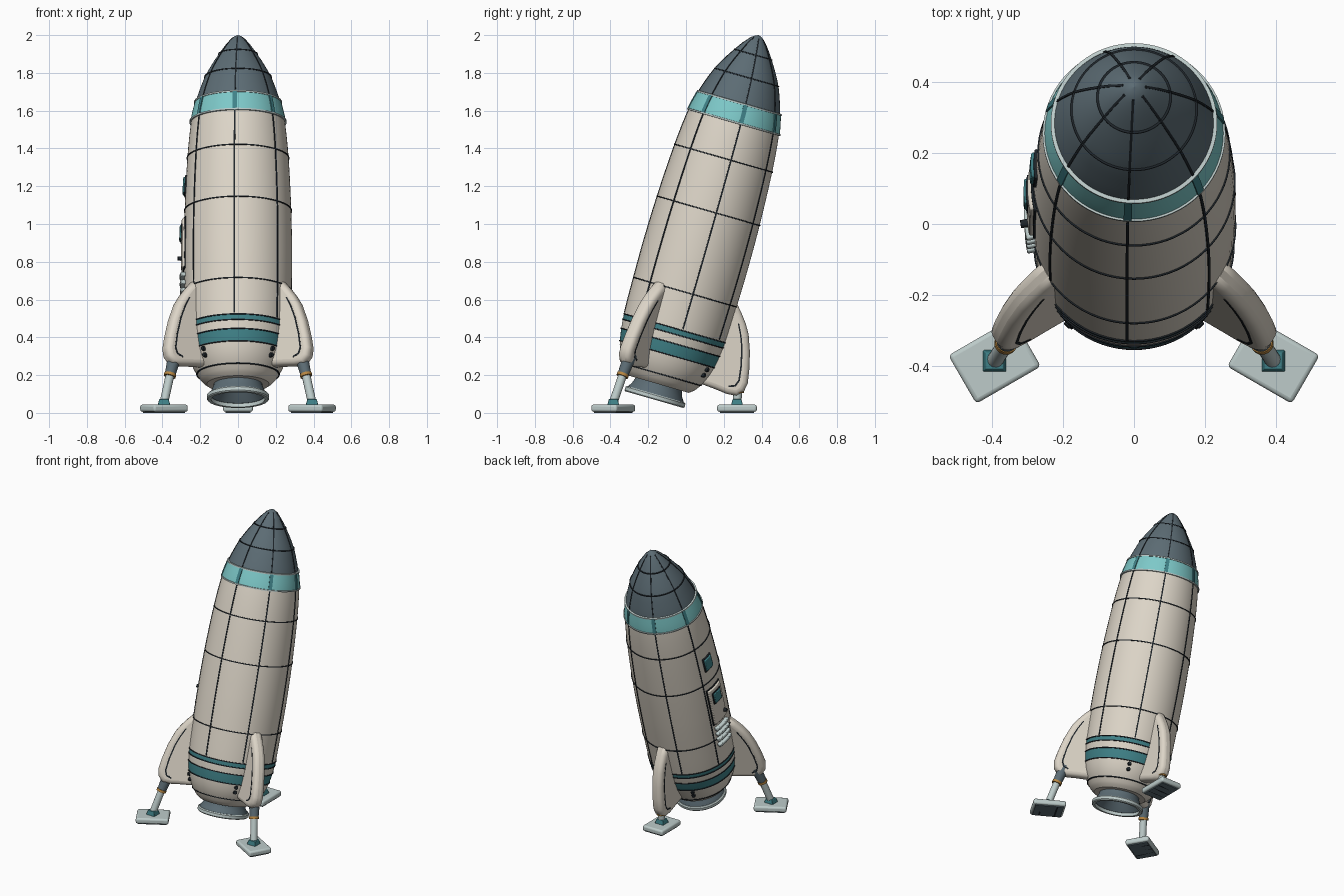
import bpy, bmesh, math
from mathutils import Matrix, Vector

if "Cube" in bpy.data.objects:
    bpy.data.objects.remove(bpy.data.objects["Cube"])

def material(name, rgb):
    m = bpy.data.materials.new(name)
    m.diffuse_color = (*rgb, 1)
    m.use_nodes = True
    m.node_tree.nodes["Principled BSDF"].inputs["Base Color"].default_value = m.diffuse_color
    return m

CREAM = material("cream", (.72, .665, .575))
SLATE = material("slate", (.107, .15, .175))
AQUA = material("light teal", (.205, .58, .58))
TEAL = material("teal", (.05, .22, .245))
DARK = material("dark line", (.013, .018, .023))
SILVER = material("silver", (.51, .60, .59))
BRONZE = material("bronze", (.485, .242, .053))

# The whole hull leans back by 16 degrees
LEAN = Matrix.Translation((0, -.168, .07)) @ Matrix.Rotation(math.radians(-16), 4, 'X')

# Hull radius by height along the hull axis
HULL = [(.085, .165), (.1, .186), (.135, .214), (.19, .243), (.25, .261), (.315, .272),
        (.39, .279), (.595, .284), (.8, .286), (1.04, .282), (1.33, .268), (1.53, .248),
        (1.634, .225), (1.7, .204), (1.775, .175), (1.84, .14), (1.9, .102), (1.95, .067),
        (1.985, .037), (2.0, .018), (2.008, 0)]

def radius(s):
    n = len(HULL)
    slope = lambda i: ((HULL[min(i + 1, n - 1)][1] - HULL[max(i - 1, 0)][1]) /
                       (HULL[min(i + 1, n - 1)][0] - HULL[max(i - 1, 0)][0]))
    for i in range(n - 1):
        (a, ra), (b, rb) = HULL[i], HULL[i + 1]
        if s <= b:
            h = b - a
            t = max(0, (s - a) / h)
            return ((2*t**3 - 3*t*t + 1) * ra + (t**3 - 2*t*t + t) * h * slope(i)
                    + (3*t*t - 2*t**3) * rb + (t**3 - t*t) * h * slope(i + 1))
    return 0

def at(s, deg, r):
    a = math.radians(deg)
    return Vector((r * math.sin(a), -r * math.cos(a), s))

def finish(name, bm, mats, matrix=LEAN, angle=35, bevel=0, segs=2, limit=30):
    bmesh.ops.recalc_face_normals(bm, faces=bm.faces)
    me = bpy.data.meshes.new(name)
    bm.to_mesh(me)
    bm.free()
    me.transform(matrix)
    for m in mats if isinstance(mats, list) else [mats]:
        me.materials.append(m)
    me.shade_smooth()
    me.set_sharp_from_angle(angle=math.radians(angle))
    ob = bpy.data.objects.new(name, me)
    bpy.context.collection.objects.link(ob)
    if bevel:
        b = ob.modifiers.new("bevel", 'BEVEL')
        b.width, b.segments, b.angle_limit = bevel, segs, math.radians(limit)
        b.use_clamp_overlap = False
    return ob

def lathe(name, profile, mats, closed=False, rule=None, n=72, angle=35):
    bm = bmesh.new()
    rows = [[bm.verts.new(at(s, 360 * k / n, max(r, 1e-5))) for k in range(n)] for s, r in profile]
    for i in range(len(rows) if closed else len(rows) - 1):
        a, b = rows[i], rows[(i + 1) % len(rows)]
        for k in range(n):
            f = bm.faces.new((a[k], a[(k+1) % n], b[(k+1) % n], b[k]))
            if rule:
                f.material_index = rule(f.calc_center_median().z)
    bmesh.ops.remove_doubles(bm, verts=bm.verts, dist=1e-4)
    return finish(name, bm, mats, angle=angle)

def ring(name, s, mat, w=.004, out=.004):
    r = radius(s)
    return lathe(name, [(s-w, r-.006), (s-w*.7, r+out), (s+w*.7, r+out), (s+w, r-.006)], mat, True)

def patch(name, s0, s1, deg, width, out, mat, bevel=0):
    """Plate that hugs the hull"""
    bm = bmesh.new()
    rows, cols = max(2, int((s1 - s0) / .04)), max(1, int(width / .02))
    def sheet(off):
        g = []
        for i in range(rows + 1):
            s = s0 + (s1 - s0) * i / rows
            r = radius(s)
            half = math.degrees(width / 2 / max(r, .02))
            g.append([bm.verts.new(at(s, deg - half + 2 * half * j / cols, r + off)) for j in range(cols + 1)])
        return g
    lo, hi = sheet(-.008), sheet(out)
    for g in (lo, hi):
        for i in range(rows):
            for j in range(cols):
                bm.faces.new((g[i][j], g[i][j+1], g[i+1][j+1], g[i+1][j]))
    edge = ([(0, j) for j in range(cols)] + [(i, cols) for i in range(rows)]
            + [(rows, j) for j in range(cols, 0, -1)] + [(i, 0) for i in range(rows, 0, -1)])
    for k, (i, j) in enumerate(edge):
        a, b = edge[(k + 1) % len(edge)]
        bm.faces.new((lo[i][j], lo[a][b], hi[a][b], hi[i][j]))
    return finish(name, bm, mat, bevel=bevel)

def prism(name, outline, deg, thick, mat, bevel=0):
    """Upright slab standing out from the hull at an angle"""
    bm = bmesh.new()
    f = bm.faces.new([bm.verts.new((r, -thick / 2, s)) for s, r in outline])
    ext = bmesh.ops.extrude_face_region(bm, geom=[f])['geom']
    bmesh.ops.translate(bm, verts=[v for v in ext if isinstance(v, bmesh.types.BMVert)], vec=(0, thick, 0))
    return finish(name, bm, mat, LEAN @ Matrix.Rotation(math.radians(deg - 90), 4, 'Z'),
                  bevel=bevel, segs=4, limit=60)

def rod(name, a, b, r1, r2, mat, matrix=Matrix(), n=20):
    a, b = Vector(a), Vector(b)
    bm = bmesh.new()
    bmesh.ops.create_cone(bm, cap_ends=True, segments=n, radius1=r1, radius2=r2, depth=(b - a).length)
    q = (b - a).to_track_quat('Z', 'Y').to_matrix().to_4x4()
    return finish(name, bm, mat, matrix @ Matrix.Translation((a + b) / 2) @ q)

def box(name, size, loc, deg, mat, bevel=0, top=1):
    bm = bmesh.new()
    bmesh.ops.create_cube(bm, size=1)
    for v in bm.verts:
        k = top if v.co.z > 0 else 1
        v.co = Vector((v.co.x * size[0] * k, v.co.y * size[1] * k, v.co.z * size[2]))
    return finish(name, bm, mat, Matrix.Translation(loc) @ Matrix.Rotation(math.radians(deg), 4, 'Z'), bevel=bevel, segs=3)

# Hull with painted stripes, nose cone and collar band
marks = sorted({.085 + i * .0289 for i in range(50)} | {.25, .315, .363, .393, .1, 1.54})
lathe("hull", [(.085, 0)] + [(s, radius(s)) for s in marks], [CREAM, TEAL],
      rule=lambda z: int(.25 < z < .315 or .363 < z < .393))
lathe("nose_cone", [(1.62 + .388 * math.sin(i / 30 * math.pi / 2), radius(1.62 + .388 * math.sin(i / 30 * math.pi / 2)))
                    for i in range(31)], SLATE)
band = [1.53 + .104 * i / 5 for i in range(6)]
lathe("collar_band", [(1.53, .23)] + [(s, radius(s) + .004) for s in band] + [(1.634, .21)], AQUA)
for s in (1.53, 1.634):
    ring("collar_rim", s, SILVER, .006, .009)

# Panel seams
for s in (.14, .25, .315, .363, .393, .592, 1.04, 1.33, 1.775, 1.9):
    ring("ring_seam", s, DARK)
for k in range(7):
    deg = -4 + k * 360 / 7
    patch("hull_seam", .4, 1.525, deg, .008, .003, DARK)
    patch("nose_seam", 1.64, 1.99, deg, .007, .003, DARK)
    patch("collar_clip", 1.532, 1.632, deg, .022, .009, TEAL)

# Engine bell
lathe("engine_bell", [(.1, .125), (.075, .13), (.05, .14), (.03, .154), (.02, .156), (.02, .14), (.05, .115), (.085, .09), (.085, 0)], SLATE)
lathe("bell_rim", [(0, .142), (0, .16), (.006, .165), (.024, .165), (.03, .158), (.03, .142)], SILVER, True)

# Small thrusters
for deg in (-150, -45, 45, 150):
    for s in (.197, .23):
        r = radius(s)
        rod("thruster", at(s, deg, r - .01), at(s, deg, r + .012), .014, .011, DARK, LEAN, 12)

# Side window, hatch and steps
patch("window_frame", 1.125, 1.227, -90, .085, .008, DARK, .004)
patch("window_glass", 1.133, 1.219, -90, .07, .016, TEAL, .006)
patch("hatch_outline", .708, .992, -90, .142, .006, DARK)
patch("hatch", .715, .985, -90, .128, .016, CREAM, .006)
patch("hatch_window_frame", .868, .958, -90, .084, .020, DARK, .003)
patch("hatch_window", .876, .95, -90, .068, .026, TEAL, .005)
rod("hatch_knob", at(.765, -82, .29), at(.765, -82, .322), .013, .011, DARK, LEAN, 14)
for i in range(4):
    patch("step", .535 + i * .043, .558 + i * .043, -90, .125, .024, SILVER, .005)

# Fins, with a seam drawn just inside the outer edge
FIN = [(.61, .25), (.605, .285), (.568, .318), (.52, .355), (.47, .385), (.38, .418), (.29, .44),
       (.22, .452), (.175, .445), (.14, .415), (.135, .36), (.143, .29), (.15, .2)]
SEAM = [(.51, .322), (.45, .352), (.39, .375), (.3, .397), (.22, .408), (.185, .395), (.172, .36)]
inner = [(s + .002, r - .009) for s, r in SEAM[:-2]] + [(.193, .388), (.18, .357)]
# Feet: hull angle, pad centre, collar centre, top of sleeve
FEET = [("left", -60, (-.392, -.385), (-.36, -.335, .2), (-.333, -.293, .31)),
        ("right", 60, (.392, -.385), (.36, -.335, .2), (.333, -.293, .31)),
        ("back", 180, (0, .27), (0, .275, .115), (0, .285, .24))]
for side, deg, (x, y), collar, top in FEET:
    prism(side + "_fin", FIN, deg, .078, CREAM, .028)
    prism(side + "_fin_seam", SEAM + inner[::-1], deg, .081, DARK)
    c = Vector(collar)
    d = (Vector(top) - c).normalized()
    rod(side + "_strut", (x, y, .055), c, .023, .023, SILVER)
    rod(side + "_strut_collar", c - d * .008, c + d * .008, .032, .032, BRONZE)
    rod(side + "_strut_sleeve", c + d * .008, top, .029, .036, SLATE)
    box(side + "_ankle", (.066, .062, .03), (x, y, .058), 0, TEAL, .003, .75)
    box(side + "_foot_pad", (.21, .157, .038), (x, y, .025), deg - 90, SILVER, .012)
    box(side + "_foot_sole", (.182, .13, .008), (x, y, .004), deg - 90, SLATE)
    for k in (-1, 0, 1):
        off = Matrix.Rotation(math.radians(deg - 90), 3, 'Z') @ Vector((k * .05, 0, 0))
        box(side + "_sole_tread", (.012, .125, .006), (x + off.x, y + off.y, .003), deg - 90, DARK)
